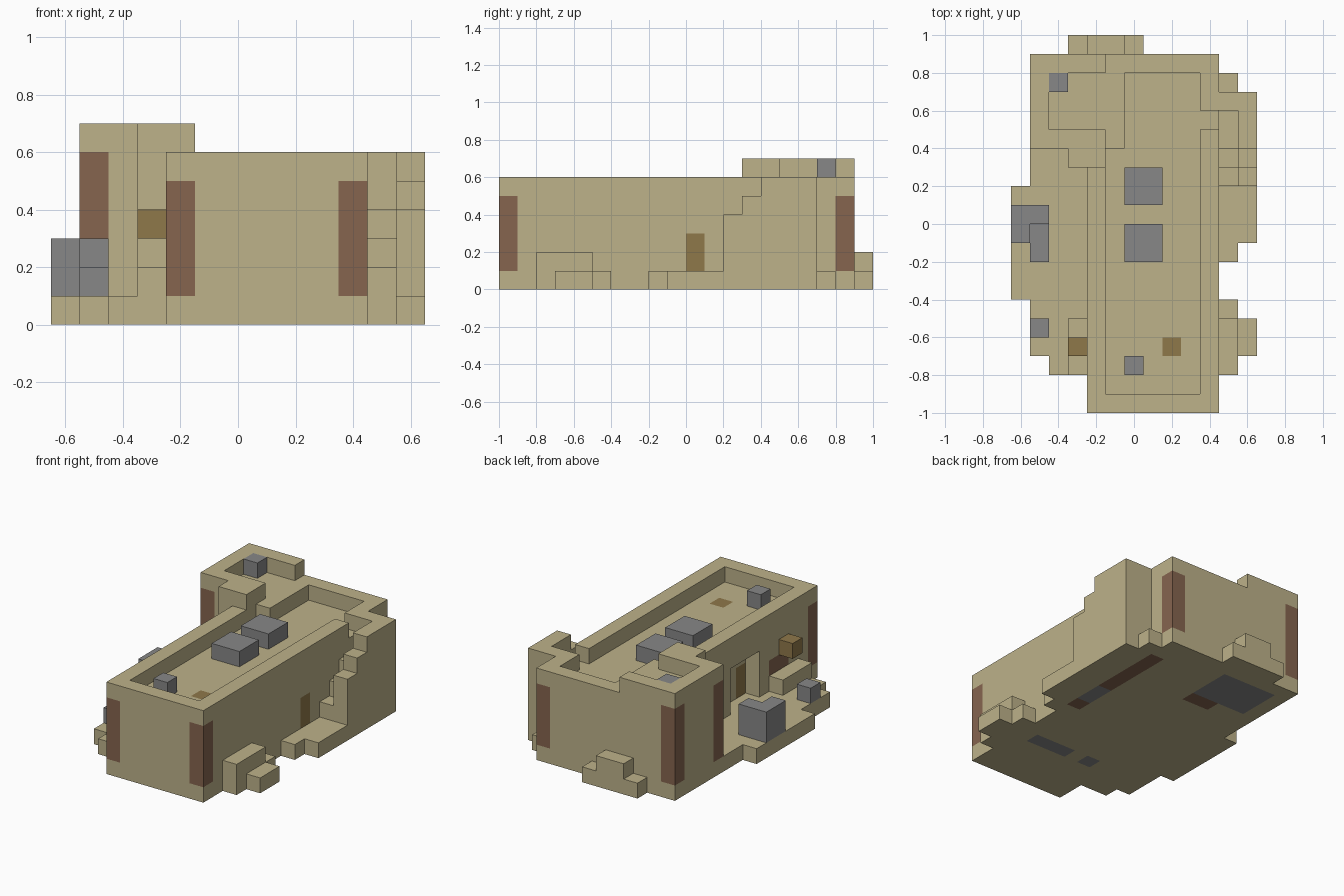
import bpy, bmesh
from mathutils import Vector

if "Cube" in bpy.data.objects:
    bpy.data.objects.remove(bpy.data.objects["Cube"], do_unlink=True)


def linear(c):
    c /= 255
    return c / 12.92 if c <= 0.04045 else ((c + 0.055) / 1.055) ** 2.4


def make_material(name, rgb):
    m = bpy.data.materials.new(name)
    colour = [linear(c) for c in rgb] + [1]
    m.use_nodes = True
    m.diffuse_color = colour
    bsdf = m.node_tree.nodes["Principled BSDF"]
    bsdf.inputs["Base Color"].default_value = colour
    bsdf.inputs["Roughness"].default_value = 0.9
    return m


SAND, GREY, BROWN, WOOD = range(4)
MATERIALS = [
    make_material("sandstone", (189, 178, 138)),
    make_material("grey_stone", (135, 135, 135)),
    make_material("dark_brown_timber", (134, 101, 79)),
    make_material("golden_wood", (143, 120, 74)),
]
ORIGIN = Vector((6.5, 10, 0))
UNIT = 0.1
DIRECTIONS = [Vector(d) for d in
              ((1, 0, 0), (-1, 0, 0), (0, 1, 0), (0, -1, 0), (0, 0, 1), (0, 0, -1))]


def cells(box):
    x0, x1, y0, y1, z0, z1 = box
    return {(x, y, z) for x in range(x0, x1)
            for y in range(y0, y1) for z in range(z0, z1)}


def build(name, adds, cuts=(), paint=(), base=SAND):
    """Join block boxes, carve the cuts, and colour painted blocks."""
    solid = set().union(*(cells(b) for b in adds))
    solid = solid.difference(*(cells(b) for b in cuts))
    colour = {c: mat for box, mat in paint for c in cells(box)}
    bm = bmesh.new()
    corners = {}

    def vert(p):
        key = tuple(round(v) for v in p)
        if key not in corners:
            corners[key] = bm.verts.new((Vector(key) - ORIGIN) * UNIT)
        return corners[key]

    for c in sorted(solid):
        mid = Vector(c) + Vector((0.5, 0.5, 0.5))
        for d in DIRECTIONS:
            if tuple(round(v) for v in Vector(c) + d) in solid:
                continue
            u = Vector((d.y, d.z, d.x))
            w = d.cross(u)
            ring = [(1, 1), (-1, 1), (-1, -1), (1, -1)]
            face = bm.faces.new([vert(mid + (d + u * a + w * b) / 2) for a, b in ring])
            face.material_index = colour.get(c, base)
    # Merge flat neighbouring faces of one colour
    bmesh.ops.dissolve_limit(bm, angle_limit=0.01, verts=bm.verts[:],
                             edges=bm.edges[:], delimit={"MATERIAL"})
    mesh = bpy.data.meshes.new(name)
    bm.to_mesh(mesh)
    bm.free()
    for m in MATERIALS:
        mesh.materials.append(m)
    obj = bpy.data.objects.new(name, mesh)
    bpy.context.collection.objects.link(obj)
    return obj


# Paint on the underside, shared by hall and tower
underside = [
    ((10, 11, 12, 17, 0, 1), BROWN), ((10, 11, 10, 12, 0, 1), GREY),
    ((10, 11, 9, 10, 0, 1), BROWN), ((7, 10, 4, 5, 0, 1), GREY),
    ((5, 6, 4, 5, 0, 1), GREY), ((2, 6, 15, 18, 0, 1), GREY),
    ((4, 6, 14, 15, 0, 1), BROWN),
]

# Main hall: sunken roof, stair exit, side alcove
hall_paint = [((x, x + 1, y, y + 1, 1, 5), BROWN)
              for x, y in ((4, 0), (10, 0), (10, 18))]
hall_paint += [
    ((10, 11, 10, 11, 1, 3), WOOD),   # side door
    ((5, 6, 6, 7, 1, 3), WOOD),       # alcove door
    ((4, 5, 3, 5, 2, 3), BROWN),      # shop opening
    ((8, 9, 3, 4, 4, 5), WOOD),       # roof hatch
]
build("main_hall", [(4, 11, 0, 19, 0, 6)],
      cuts=[(5, 10, 1, 14, 5, 6), (6, 10, 14, 18, 5, 6),
            (10, 11, 15, 16, 5, 6), (4, 5, 6, 9, 1, 4)],
      paint=hall_paint + underside)

# Rear tower with raised parapet
build("rear_tower",
      [(1, 4, 14, 19, 0, 7), (3, 4, 13, 14, 0, 7), (4, 5, 13, 19, 6, 7)],
      cuts=[(2, 5, 15, 18, 6, 7)],
      paint=[((1, 2, y, y + 1, 1, 6), BROWN) for y in (14, 18)] + underside)

# Outside stair with its stepped wall
treads = [(11, 12, 12 + n, 13 + n, 0, 2 + n) for n in range(3)]
wall = [(12, 13, 12 + n, 13 + n, 0, 4 + n) for n in range(3)]
build("outer_stair", treads + wall + [(11, 12, 15, 16, 0, 4),
                                      (12, 13, 15, 17, 0, 6), (11, 12, 16, 17, 0, 6)])

# Low ground slabs around the walls
build("stair_terrace", [(11, 12, 8, 12, 0, 1), (12, 13, 9, 12, 0, 1),
                        (11, 12, 17, 18, 0, 1)])
build("side_yard", [(0, 1, 6, 12, 0, 1), (1, 2, 3, 14, 0, 1),
                    (2, 4, 2, 14, 0, 1), (3, 4, 2, 5, 1, 2)],
      cuts=[(3, 4, 13, 14, 0, 1)])
build("front_rubble", [(11, 12, 2, 5, 0, 2), (11, 12, 5, 6, 0, 1),
                       (12, 13, 3, 5, 0, 1)])
build("back_rubble", [(3, 7, 19, 20, 0, 1), (4, 6, 19, 20, 1, 2)])

# Loose stone blocks and the hanging wooden box
build("yard_blocks", [(0, 2, 10, 11, 1, 3), (0, 1, 9, 10, 1, 3),
                      (1, 2, 8, 10, 1, 2)], base=GREY)
build("small_yard_block", [(1, 2, 4, 5, 1, 2)], base=GREY)
for y in (8, 11):
    build("roof_block", [(6, 8, y, y + 2, 5, 6)], base=GREY)
build("small_roof_block", [(6, 7, 2, 3, 5, 6)], base=GREY)
build("tower_roof_block", [(2, 3, 17, 18, 6, 7)], base=GREY)
build("hanging_box", [(3, 4, 3, 4, 3, 4)], base=WOOD)
